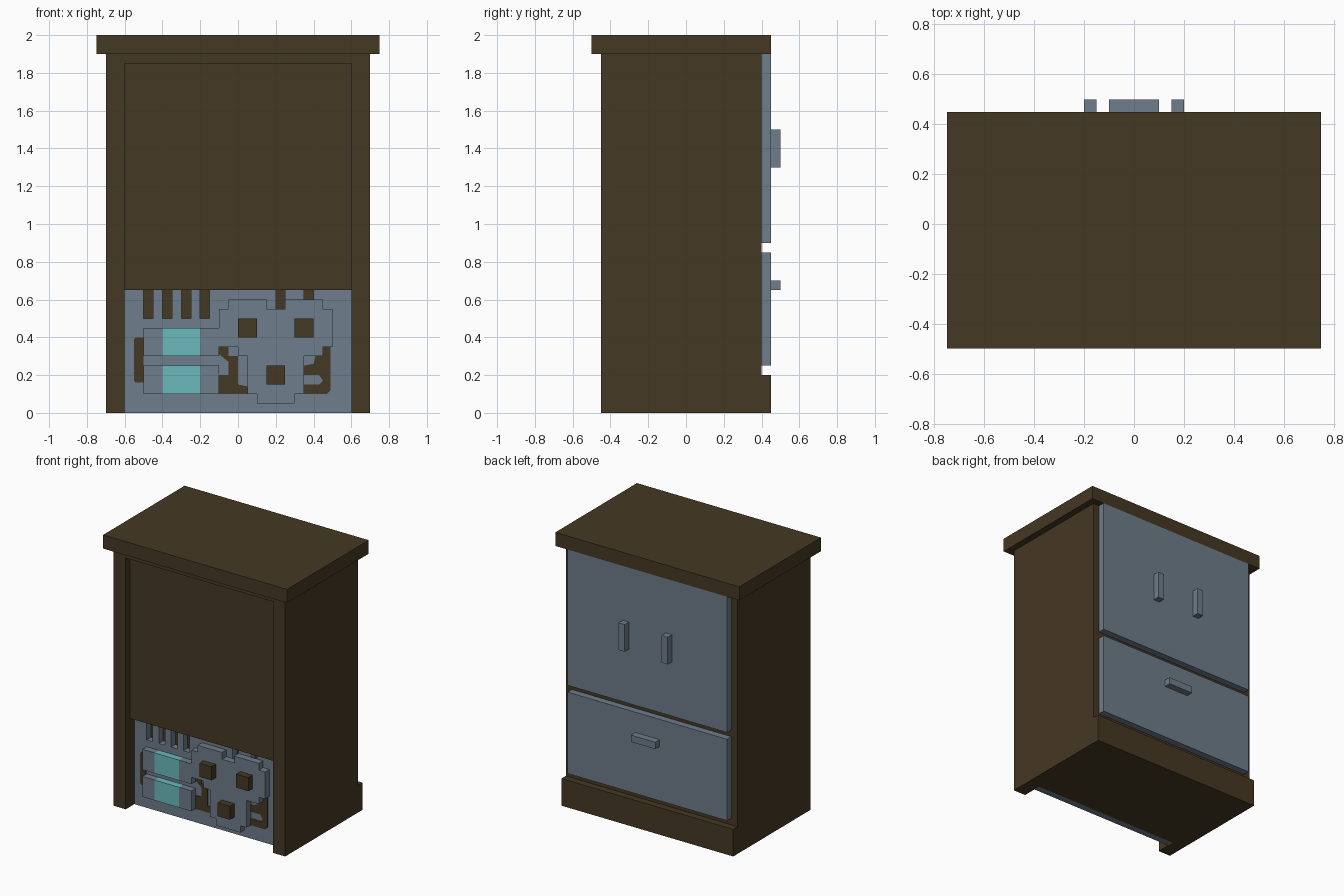
import bpy
import bmesh

if "Cube" in bpy.data.objects:
    bpy.data.objects.remove(bpy.data.objects["Cube"], do_unlink=True)


def material(name, rgb):
    mat = bpy.data.materials.new(name)
    mat.use_nodes = True
    mat.diffuse_color = (*rgb, 1)
    mat.node_tree.nodes["Principled BSDF"].inputs["Base Color"].default_value = (*rgb, 1)
    return mat


brown = material("dark brown", (0.06, 0.04, 0.017))
grey = material("slate grey", (0.156, 0.205, 0.257))
cyan = material("pale cyan", (0.147, 0.49, 0.51))


def finish(name, bm, mat):
    bmesh.ops.recalc_face_normals(bm, faces=bm.faces)
    mesh = bpy.data.meshes.new(name)
    bm.to_mesh(mesh)
    bm.free()
    mesh.materials.append(mat)
    obj = bpy.data.objects.new(name, mesh)
    bpy.context.collection.objects.link(obj)
    return obj


def box(name, mat, x, y, z):
    """Box between the given (low, high) limits."""
    bm = bmesh.new()
    bmesh.ops.create_cube(bm, size=1)
    for v in bm.verts:
        v.co = [lim[0] if c < 0 else lim[1] for c, lim in zip(v.co, (x, y, z))]
    return finish(name, bm, mat)


def plate(name, mat, outline, y_front, y_back):
    """Outline in x and z, extruded along y."""
    bm = bmesh.new()
    face = bm.faces.new([bm.verts.new((x, y_front, z)) for x, z in outline])
    new = bmesh.ops.extrude_face_region(bm, geom=[face])["geom"]
    for v in new:
        if isinstance(v, bmesh.types.BMVert):
            v.co.y = y_back
    return finish(name, bm, mat)


# Cabinet shell
box("cabinet_core", brown, (-0.6, 0.6), (-0.3, 0.4), (0, 1.9))
box("right_side", brown, (-0.7, -0.6), (-0.45, 0.4), (0, 1.9))
box("left_side", brown, (0.6, 0.7), (-0.45, 0.4), (0, 1.9))
box("header", brown, (-0.6, 0.6), (-0.45, -0.3), (1.85, 1.9))
box("upper_panel", brown, (-0.6, 0.6), (-0.4, -0.3), (0.65, 1.85))
box("plinth", brown, (-0.7, 0.7), (0.4, 0.45), (0, 0.2))
box("top_slab", brown, (-0.75, 0.75), (-0.5, 0.45), (1.9, 2))

# Doors and handles
box("upper_door", grey, (-0.65, 0.65), (0.4, 0.45), (0.9, 1.9))
box("lower_door", grey, (-0.65, 0.65), (0.4, 0.45), (0.25, 0.85))
for side, x in (("right", -0.2), ("left", 0.15)):
    box(side + "_handle", grey, (x, x + 0.05), (0.45, 0.5), (1.3, 1.5))
box("lower_handle", grey, (-0.1, 0.1), (0.45, 0.5), (0.65, 0.7))

# Machine plate whose upper edge is cut by vent slots
comb = [(-0.6, 0), (-0.6, 0.65)]
for x, z in ((-0.5, 0.5), (-0.4, 0.5), (-0.3, 0.5), (-0.2, 0.5), (0.2, 0.5), (0.35, 0.5)):
    comb += [(x, 0.65), (x, z), (x + 0.05, z), (x + 0.05, 0.65)]
comb += [(0.6, 0.65), (0.6, 0)]
plate("machine_plate", grey, comb, -0.35, -0.3)

# Cylinders with cyan bands
for name, z in (("upper", 0.3), ("lower", 0.1)):
    for part, mat, x in (("end_right", grey, (-0.5, -0.4)),
                         ("band", cyan, (-0.4, -0.2)),
                         ("end_left", grey, (-0.2, -0.1))):
        box(f"{name}_tank_{part}", mat, x, (-0.4, -0.35), (z, z + 0.15))

# Stepped circuit board
board = [(-0.1, 0.35), (-0.1, 0.55), (-0.05, 0.55), (-0.05, 0.6), (0.15, 0.6),
         (0.15, 0.55), (0.25, 0.55), (0.25, 0.6), (0.45, 0.6), (0.45, 0.55),
         (0.5, 0.55), (0.5, 0.35), (0.45, 0.35), (0.45, 0.3), (0.35, 0.3),
         (0.35, 0.1), (0.3, 0.1), (0.3, 0.05), (0.1, 0.05), (0.1, 0.1),
         (0.05, 0.1), (0.05, 0.3), (0, 0.3), (0, 0.35)]
plate("circuit_board", grey, board, -0.4, -0.35)
for i, (x, z) in enumerate(((0, 0.4), (0.3, 0.4), (0.15, 0.15))):
    box(f"chip_{i + 1}", brown, (x, x + 0.1), (-0.45, -0.4), (z, z + 0.1))

# Flat pipes painted on the machine plate
pipes = {
    "right_pipe": [(-0.55, 0.17), (-0.55, 0.39), (-0.54, 0.4), (-0.5, 0.4),
                   (-0.5, 0.16), (-0.54, 0.16)],
    "middle_pipe": [(-0.1, 0.1), (-0.1, 0.2), (-0.05, 0.2), (-0.05, 0.27),
                    (-0.1, 0.31), (-0.1, 0.35), (-0.05, 0.35), (-0.05, 0.3),
                    (0, 0.3), (0, 0.15), (0.05, 0.14), (0.05, 0.1)],
    "left_pipe": [(0.35, 0.1), (0.35, 0.15), (0.43, 0.15), (0.45, 0.17),
                  (0.43, 0.2), (0.35, 0.2), (0.35, 0.25), (0.4, 0.26),
                  (0.41, 0.3), (0.45, 0.3), (0.45, 0.35), (0.49, 0.35),
                  (0.49, 0.12), (0.47, 0.1)],
}
for name, outline in pipes.items():
    plate(name, brown, outline, -0.354, -0.349)
